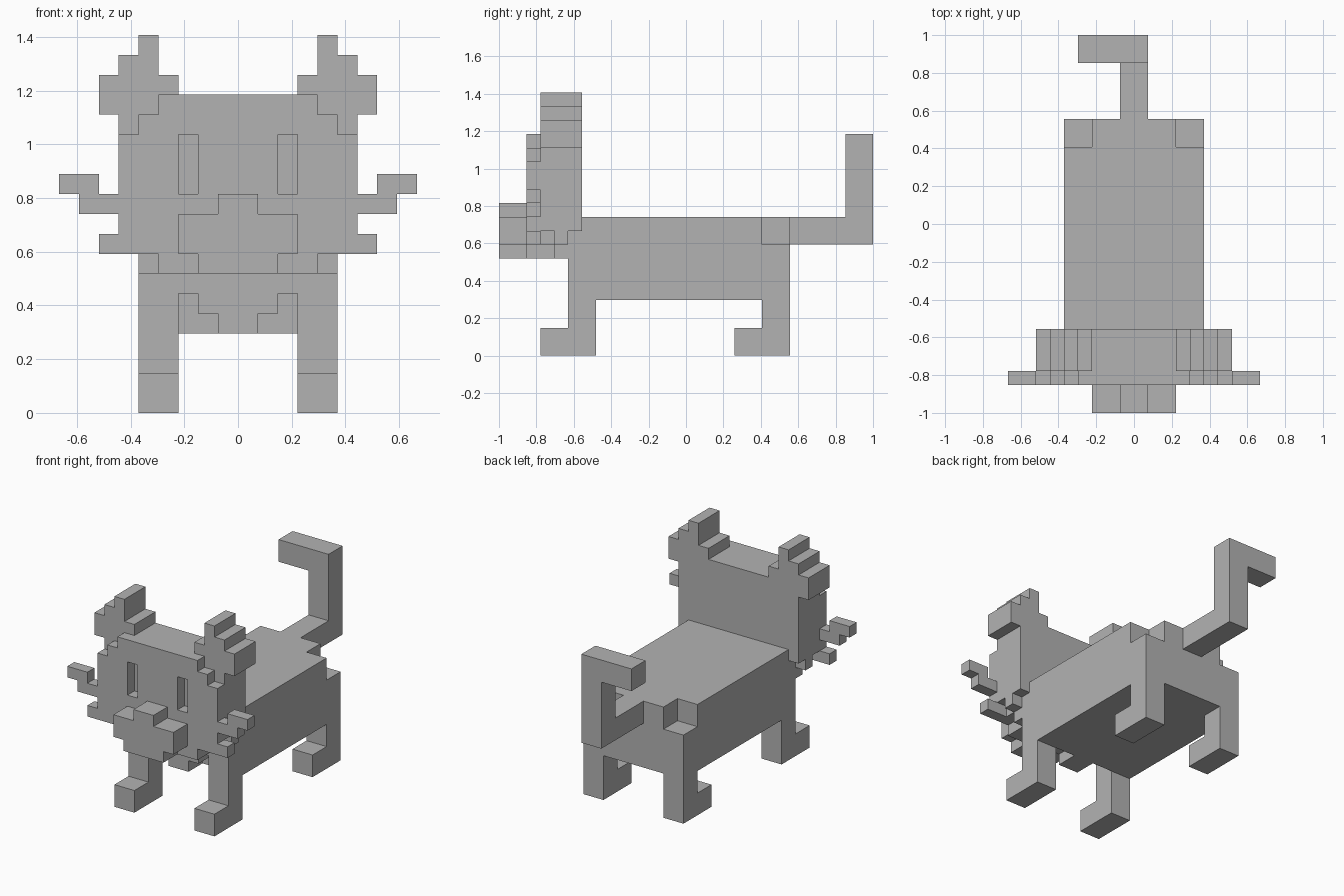
import bpy
import bmesh
from mathutils import Matrix, Vector

cube = bpy.data.objects.get("Cube")
if cube:
    bpy.data.objects.remove(cube, do_unlink=True)

U = 2 / 27  # one block of the model's grid

grey = bpy.data.materials.new("plain_grey")
grey.use_nodes = True
grey.diffuse_color = (0.45, 0.45, 0.45, 1)
grey.node_tree.nodes["Principled BSDF"].inputs["Base Color"].default_value = grey.diffuse_color


def part(name, boxes, side=1):
    """One object from boxes given as (x range, y range, z range) in blocks.
    y counts from the tip of the nose; side=-1 mirrors in x."""
    bm = bmesh.new()
    for xs, ys, zs in boxes:
        lo, hi = Vector((xs[0], ys[0], zs[0])), Vector((xs[1], ys[1], zs[1]))
        mid, size = (lo + hi) / 2, hi - lo
        mid.x *= side
        mid.y -= 13.5
        bmesh.ops.create_cube(bm, size=1, matrix=Matrix.Translation(mid * U)
                              @ Matrix.Diagonal((*(size * U), 1)))
    mesh = bpy.data.meshes.new(name)
    bm.to_mesh(mesh)
    bm.free()
    mesh.materials.append(grey)
    obj = bpy.data.objects.new(name, mesh)
    bpy.context.scene.collection.objects.link(obj)
    return obj


def wide(half, ys, zs):
    """Box centred on x = 0."""
    return ((-half, half), ys, zs)


def pair(name, boxes):
    part("left_" + name, boxes, 1)
    part("right_" + name, boxes, -1)


# Trunk, with a stepped chest and notched rump
part("body", [
    wide(5, (7, 19), (4, 10)),
    wide(5, (19, 21), (4, 8)),
    wide(3, (19, 21), (8, 10)),
    wide(5, (5, 7), (6, 9)),
    wide(5, (6, 7), (9, 10)),
    wide(2, (5, 7), (5, 6)),
    wide(1, (5, 7), (4, 5)),
])

# Legs with forward feet
pair("front_leg", [((3, 5), (5, 7), (0, 6)), ((3, 5), (3, 5), (0, 2))])
pair("hind_leg", [((3, 5), (19, 21), (0, 4)), ((3, 5), (17, 19), (0, 2))])

# Hooked tail
part("tail", [
    wide(1, (21, 27), (8, 10)),
    wide(1, (25, 27), (10, 16)),
    ((-4, -1), (25, 27), (14, 16)),
])

# Skull and jaw
part("head", [
    wide(6, (3, 6), (9, 16)),
    wide(6, (4, 5), (8, 9)),
    wide(5, (3, 4), (8, 9)),
    wide(4, (3, 4), (7, 8)),
    wide(5, (4, 5), (7, 8)),
])

# Face layer, leaving the eyes as slots
FACE = (2, 3)
part("face_centre", [wide(2, FACE, (7, 16))])
pair("face_side", [
    ((2, 3), FACE, (7, 11)),
    ((2, 3), FACE, (14, 16)),
    ((3, 4), FACE, (7, 16)),
    ((4, 5), FACE, (8, 15)),
    ((5, 6), FACE, (8, 14)),
])

# Muzzle, nose and chin
part("muzzle", [wide(3, (0, 2), (8, 10))])
part("nose", [wide(1, (0, 2), (10, 11))])
part("chin", [wide(2, (0, 2), (7, 8))])

# Stepped ears
EAR = (3, 6)
pair("ear", [
    ((6, 7), EAR, (15, 16)),
    ((3, 7), EAR, (16, 17)),
    ((4, 6), EAR, (17, 18)),
    ((4, 5), EAR, (18, 19)),
])

# Whiskers
pair("upper_whisker", [((6, 8), FACE, (10, 11)), ((7, 9), FACE, (11, 12))])
pair("lower_whisker", [((6, 7), FACE, (8, 9))])
